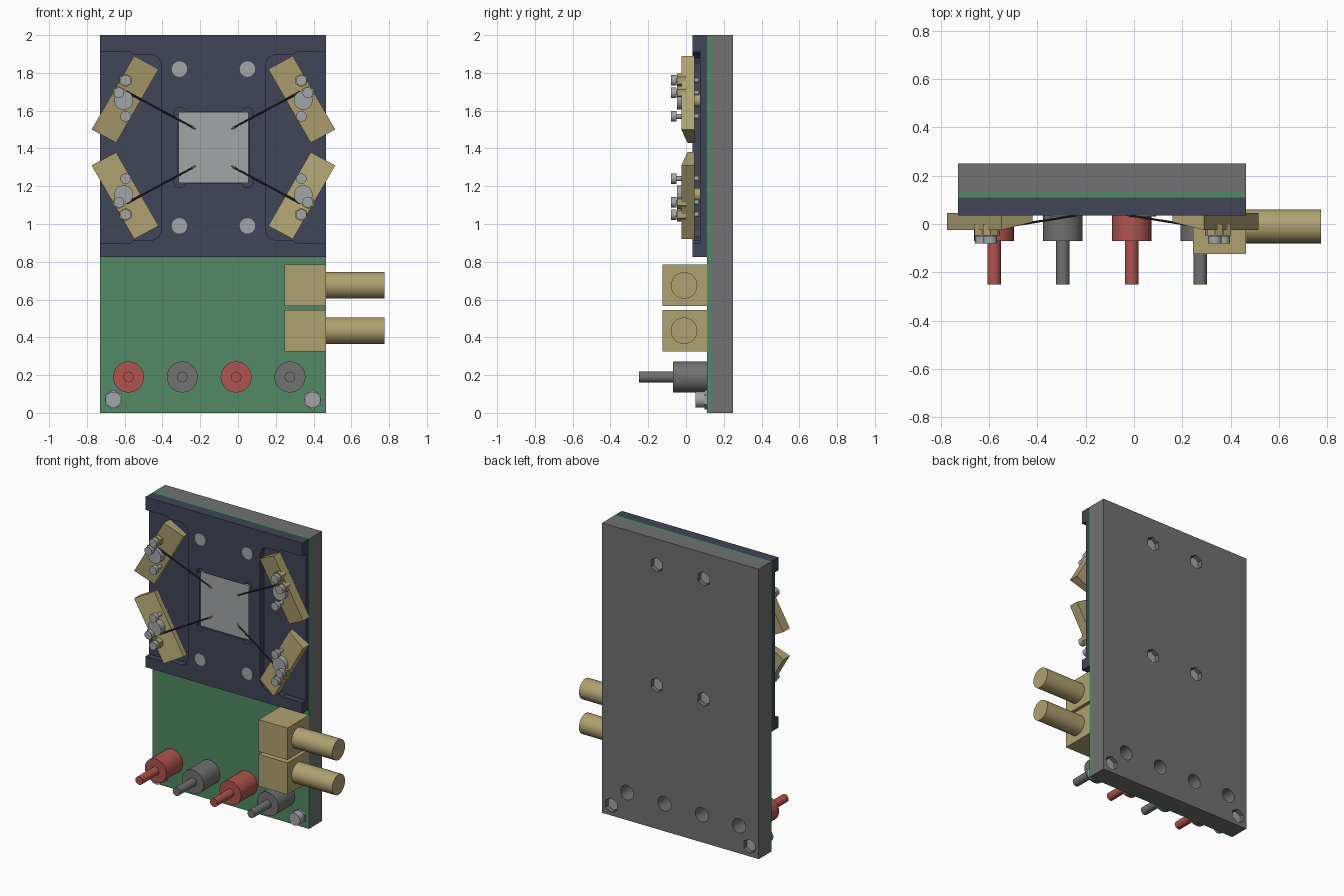
import bpy, bmesh, math
from mathutils import Vector

if "Cube" in bpy.data.objects:
    bpy.data.objects.remove(bpy.data.objects["Cube"])

def material(name, rgb):
    m = bpy.data.materials.new(name)
    m.diffuse_color = (*rgb, 1)
    m.use_nodes = True
    m.node_tree.nodes["Principled BSDF"].inputs["Base Color"].default_value = m.diffuse_color
    return m

GREY = material("grey_metal", (0.165, 0.165, 0.168))
GREEN = material("board_green", (0.085, 0.25, 0.13))
NAVY = material("dark_slate", (0.052, 0.060, 0.092))
BRASS = material("brass", (0.43, 0.36, 0.165))
STEEL = material("light_steel", (0.36, 0.38, 0.39))
RED = material("jack_red", (0.43, 0.088, 0.077))
BLACK = material("needle_black", (0.03, 0.03, 0.03))

CX, CZ = -0.13, 1.405           # centre of the probing stage
QUADS = [(sx, sz) for sx in (-1, 1) for sz in (-1, 1)]

def finish(bm, name, mat, smooth=False):
    bmesh.ops.recalc_face_normals(bm, faces=bm.faces)
    me = bpy.data.meshes.new(name)
    bm.to_mesh(me)
    bm.free()
    ob = bpy.data.objects.new(name, me)
    bpy.context.collection.objects.link(ob)
    if mat:
        me.materials.append(mat)
    if smooth:
        bpy.ops.object.select_all(action='DESELECT')
        ob.select_set(True)
        bpy.context.view_layer.objects.active = ob
        bpy.ops.object.shade_smooth_by_angle(angle=math.radians(35))
    return ob

def prism(name, outline, y0, y1, mat=None):
    """Outline of (x, z) points extruded from y0 to y1."""
    bm = bmesh.new()
    f = bm.faces.new([bm.verts.new((x, y0, z)) for x, z in outline])
    ext = bmesh.ops.extrude_face_region(bm, geom=[f])
    bmesh.ops.translate(bm, vec=(0, y1 - y0, 0),
                        verts=[v for v in ext['geom'] if isinstance(v, bmesh.types.BMVert)])
    return finish(bm, name, mat)

def box(name, x0, x1, y0, y1, z0, z1, mat=None):
    return prism(name, [(x0, z0), (x1, z0), (x1, z1), (x0, z1)], y0, y1, mat)

def rod(name, a, b, r, mat=None, n=32, r2=None):
    """Cylinder or cone from point a to point b."""
    a, b = Vector(a), Vector(b)
    bm = bmesh.new()
    bmesh.ops.create_cone(bm, cap_ends=True, segments=n, radius1=r,
                          radius2=r if r2 is None else r2, depth=(b - a).length)
    bm.transform((b - a).to_track_quat('Z', 'Y').to_matrix().to_4x4())
    bmesh.ops.translate(bm, vec=(a + b) / 2, verts=bm.verts)
    return finish(bm, name, mat, n > 8)

def yrod(name, x, z, y0, y1, r, mat=None, n=32):
    return rod(name, (x, y0, z), (x, y1, z), r, mat, n)

def cut(target, cutter):
    cutter.hide_render = True
    cutter.hide_viewport = True
    cutter.display_type = 'WIRE'
    m = target.modifiers.new("cut", 'BOOLEAN')
    m.operation = 'DIFFERENCE'
    m.solver = 'EXACT'
    m.object = cutter

# Layered plates
back = box("back_plate", -0.73, 0.465, 0.135, 0.25, 0, 2, GREY)
box("circuit_board", -0.73, 0.465, 0.11, 0.135, 0, 2, GREEN)
stage = box("stage_plate", -0.73, 0.465, 0.035, 0.11, 0.825, 2, NAVY)

# Side recesses in the stage plate
for sx in (-1, 1):
    half = [(0.275, 0.20), (0.275, 0.44), (0.29, 0.475), (0.32, 0.49), (0.42, 0.49), (0.44, 0.505), (0.70, 0.505)]
    pts = [(CX + sx * u, CZ + v) for u, v in half]
    pts += [(CX + sx * u, CZ - v) for u, v in reversed(half)]
    cut(stage, prism("recess_cutter", pts, -0.05, 0.075))

# Chip pocket with round corner reliefs, and the chip
pocket = [(-0.187, -0.19), (0.187, -0.19), (0.187, 0.19), (-0.187, 0.19)]
cut(stage, prism("pocket_cutter", [(CX + u, CZ + v) for u, v in pocket], -0.05, 0.06))
for sx, sz in QUADS:
    cut(stage, yrod("relief_cutter", CX + sx * 0.18, CZ + sz * 0.183, -0.05, 0.06, 0.03, n=20))
box("chip", CX - 0.185, CX + 0.185, 0.043, 0.062, CZ - 0.187, CZ + 0.187, STEEL)

# Plate bolts with hexagonal nuts sunk in the back
nuts = []
for sx, sz in QUADS:
    x, z = CX + sx * 0.18, CZ + sz * 0.415
    yrod("plate_bolt", x, z, 0.031, 0.08, 0.041, STEEL)
    nuts.append((x, z))
for x in (-0.66, 0.395):
    yrod("corner_washer", x, 0.07, 0.098, 0.115, 0.052, STEEL, 6)
    yrod("corner_bolt", x, 0.07, 0.05, 0.112, 0.042, STEEL)
    nuts.append((x, 0.07))
for x, z in nuts:
    cut(back, yrod("nut_cutter", x, z, 0.205, 0.3, 0.05, n=6))
    yrod("sunk_nut", x, z, 0.195, 0.225, 0.044, STEEL, 6)

# Banana jacks and their open holes in the back plate
for i, x in enumerate((-0.58, -0.295, -0.01, 0.275)):
    mat = GREY if i % 2 else RED
    yrod("jack_body", x, 0.19, -0.07, 0.112, 0.082, mat)
    yrod("jack_pin", x, 0.19, -0.25, -0.06, 0.028, mat)
    cut(back, yrod("jack_hole_cutter", x, 0.19, 0.1, 0.3, 0.05))

# Coaxial connectors
for z in (0.435, 0.675):
    box("connector_block", 0.245, 0.465, -0.125, 0.112, z - 0.11, z + 0.11, BRASS)
    rod("connector_barrel", (0.455, -0.01, z), (0.775, -0.01, z), 0.07, BRASS)

# Four slanted probe holders with wedge-shaped fronts
for sx, sz in QUADS:
    def P(u, v, y):
        return Vector((CX + sx * u, y, CZ + sz * v))

    corners = [(0.645, 0.095, -0.025), (0.515, 0.025, 0.008),
               (0.29, 0.415, 0.008), (0.42, 0.485, -0.025)]
    bm = bmesh.new()
    front = [bm.verts.new(P(*c)) for c in corners]
    rear = [bm.verts.new(P(u, v, 0.045)) for u, v, _ in corners]
    bm.faces.new(front)
    bm.faces.new(rear)
    for i in range(4):
        j = (i + 1) % 4
        bm.faces.new([front[i], front[j], rear[j], rear[i]])
    finish(bm, "probe_holder", BRASS)
    # spacer behind the holder
    rod("holder_foot", P(0.475, 0.25, 0.04), P(0.475, 0.25, 0.077), 0.035, BRASS)
    # clamp washer, brass nuts and screws
    rod("clamp_washer", P(0.475, 0.25, -0.048), P(0.475, 0.25, 0.0), 0.05, STEEL)
    for u, v in ((0.465, 0.355), (0.50, 0.29)):
        rod("clamp_nut", P(u, v, -0.047), P(u, v, 0.0), 0.036, BRASS, 6)
    for u, v in ((0.465, 0.355), (0.50, 0.29), (0.465, 0.165)):
        rod("screw_head", P(u, v, -0.08), P(u, v, -0.05), 0.028, STEEL, 24)
        rod("screw_shank", P(u, v, -0.055), P(u, v, 0.07), 0.013, STEEL, 16)
    # needle with a brass tip
    rod("probe_needle", P(0.46, 0.295, -0.02), P(0.11, 0.107, 0.035), 0.006, BLACK, 10, 0.004)
    rod("needle_tip", P(0.115, 0.11, 0.034), P(0.095, 0.097, 0.041), 0.007, BRASS, 10, 0.003)
